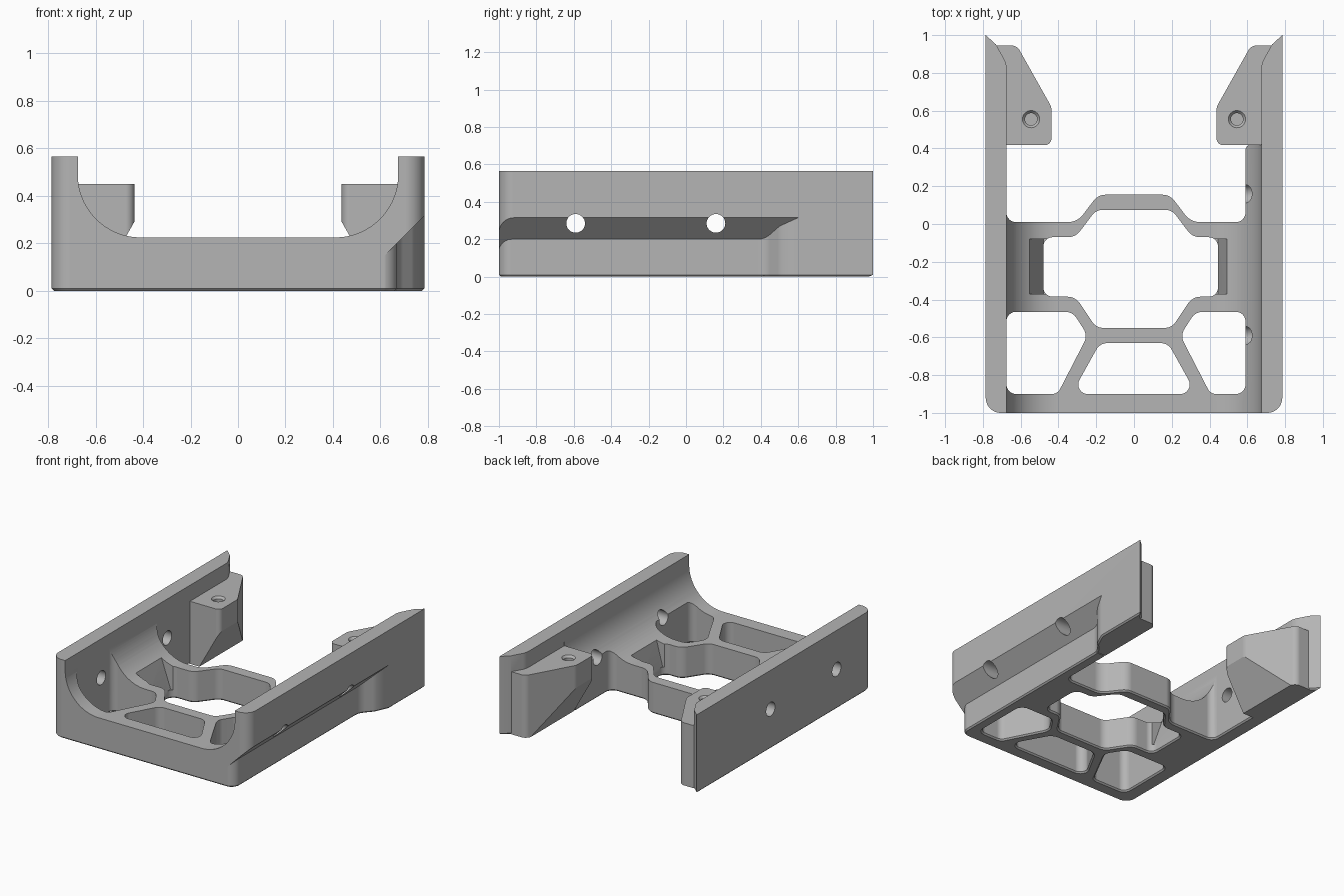
import bpy, bmesh, math
from mathutils import Vector

cube = bpy.data.objects.get("Cube")
if cube:
    bpy.data.objects.remove(cube, do_unlink=True)

grey = bpy.data.materials.new("mid grey")
grey.use_nodes = True
grey.diffuse_color = (0.46, 0.46, 0.46, 1)
for node in grey.node_tree.nodes:
    if node.type == 'BSDF_PRINCIPLED':
        node.inputs["Base Color"].default_value = grey.diffuse_color

CHAMFER = 0.01


def rounded(corners, steps=12):
    """Counter-clockwise outline from (u, v, radius) corners."""
    pts = [Vector(c[:2]) for c in corners]
    out = []
    for i, p in enumerate(pts):
        r = corners[i][2] if len(corners[i]) > 2 else 0
        if not r:
            out.append(p)
            continue
        a = (pts[i - 1] - p).normalized()
        b = (pts[(i + 1) % len(pts)] - p).normalized()
        half = a.angle(b) / 2
        centre = p + (a + b).normalized() * r / math.sin(half)
        start = p + a * r / math.tan(half) - centre
        end = p + b * r / math.tan(half) - centre
        for k in range(steps + 1):
            out.append(centre + start.lerp(end, k / steps).normalized() * r)
    area = sum(out[i - 1].x * q.y - q.x * out[i - 1].y for i, q in enumerate(out))
    return out if area > 0 else out[::-1]


def offset(loop, d):
    """Move an outline outward by d with mitred corners."""
    out = []
    for i, p in enumerate(loop):
        e1 = (p - loop[i - 1]).normalized()
        e2 = (loop[(i + 1) % len(loop)] - p).normalized()
        n1, n2 = Vector((e1.y, -e1.x)), Vector((e2.y, -e2.x))
        out.append(p + (n1 + n2) * d / (1 + n1.dot(n2)))
    return out


def prism(name, loop, levels, axis='z'):
    """Stack an outline at (height, offset) levels along an axis."""
    place = {'z': lambda u, v, w: (u, v, w),
             'y': lambda u, v, w: (u, w, v),
             'x': lambda u, v, w: (w, u, v)}[axis]
    bm = bmesh.new()
    rings = [[bm.verts.new(place(p.x, p.y, w)) for p in offset(loop, d)]
             for w, d in levels]
    bm.faces.new(rings[0])
    bm.faces.new(rings[-1])
    n = len(loop)
    for low, high in zip(rings, rings[1:]):
        for i in range(n):
            j = (i + 1) % n
            bm.faces.new((low[i], low[j], high[j], high[i]))
    bmesh.ops.recalc_face_normals(bm, faces=bm.faces)
    mesh = bpy.data.meshes.new(name)
    bm.to_mesh(mesh)
    bm.free()
    mesh.materials.append(grey)
    obj = bpy.data.objects.new(name, mesh)
    bpy.context.collection.objects.link(obj)
    return obj


def combine(target, tool, operation):
    mod = target.modifiers.new("cut", 'BOOLEAN')
    mod.operation = operation
    mod.solver = 'EXACT'
    mod.object = tool
    bpy.context.view_layer.objects.active = target
    bpy.ops.object.modifier_apply(modifier=mod.name)
    bpy.data.objects.remove(tool, do_unlink=True)


def circle(u, v, r, n=32):
    return [Vector((u + r * math.cos(k * math.tau / n),
                    v + r * math.sin(k * math.tau / n))) for k in range(n)]


def flip(corners):
    return [(-c[0],) + tuple(c[1:]) for c in reversed(corners)]


# Plan of the frame, open at the back
right_arm = [(0.785, -1, 0.08), (0.785, 1), (0.73, 0.95), (0.675, 0.85, 0.1)]
right_inner = [(0.675, 0.42), (0.59, 0.42, 0.03), (0.59, 0.01, 0.05)]
back_rim = [(0.3, 0.01, 0.1), (0.19, 0.155, 0.08)]
plan = (right_arm + right_inner + back_rim + flip(back_rim)
        + [(-0.675, 0.01, 0.05)] + flip(right_arm))
frame = prism("cradle_frame", rounded(plan),
              [(0, -CHAMFER), (CHAMFER, 0), (0.7, 0)])

# Channel section with large inner fillets
section = [(0.9, -0.1), (0.9, 0.565), (0.675, 0.565), (0.675, 0.225, 0.265)]
channel = prism("channel", rounded(section + flip(section), 24),
                [(-1.1, 0), (1.1, 0)], 'y')
combine(frame, channel, 'INTERSECT')

# Floor openings
ring_half = [(0.2, -0.55, 0.07), (0.31, -0.385, 0.08)]
ring_back = [(0.31, -0.07, 0.08), (0.2, 0.075, 0.07)]
ring = (ring_half + [(0.445, -0.385, 0.05), (0.445, -0.07, 0.05)] + ring_back
        + flip(ring_back) + [(-0.48, -0.07, 0.05), (-0.48, -0.385, 0.05)]
        + flip(ring_half))
middle = [(0.33, -0.9, 0.05), (0.18, -0.63, 0.07)]


def side_opening(x):
    return [(0.405, -0.9, 0.05), (x, -0.9, 0.05), (x, -0.465, 0.05),
            (0.325, -0.465, 0.07), (0.245, -0.59, 0.07)]


for outline in (ring, middle + flip(middle), side_opening(0.59),
                flip(side_opening(0.675))):
    opening = prism("opening", rounded(outline),
                    [(-0.1, CHAMFER), (0, CHAMFER), (CHAMFER, 0), (0.8, 0)])
    combine(frame, opening, 'DIFFERENCE')

# Sloped ends of the large opening
for side, x, top in ((1, 0.445, 0.51), (-1, 0.48, 0.565)):
    slope = [(side * x, 0.06), (side * top, 0.3), (side * 0.4, 0.5), (side * 0.4, 0.06)]
    combine(frame, prism("slope", rounded(slope), [(-0.37, 0), (-0.08, 0)], 'y'),
            'DIFFERENCE')

# Screw tabs at the back
tab_plan = [(0.74, 0.418), (0.74, 0.945), (0.62, 0.945, 0.05),
            (0.437, 0.62, 0.07), (0.437, 0.418, 0.035)]
tab_section = [(0.8, 0.0), (0.8, 0.45), (0.4, 0.45), (0.4, 0.35),
               (0.44, 0.285), (0.6, 0.0)]
for mirror in (list, flip):
    tab = prism("tab", rounded(mirror(tab_plan)), [(-0.1, 0), (0.6, 0)])
    combine(tab, prism("tab_section", rounded(mirror(tab_section)),
                       [(0.3, 0), (1.1, 0)], 'y'), 'INTERSECT')
    combine(frame, tab, 'UNION')
for x in (-0.545, 0.545):
    screw = prism("screw_hole", circle(x, 0.555, 0.032),
                  [(0.25, 0), (0.435, 0), (0.455, 0.018)])
    combine(frame, screw, 'DIFFERENCE')

# Recess along the lower right wall
recess_plan = [(0.95, -1.1), (0.95, 0.61), (0.79, 0.61), (0.74, 0.5, 0.1),
               (0.67, 0.42, 0.1), (0.67, -1, 0.07), (0.55, -1.003), (0.55, -1.1)]
recess = prism("recess", rounded(recess_plan),
               [(-0.1, CHAMFER), (0, CHAMFER), (CHAMFER, 0), (0.7, 0)])
under = [(0.4, -0.2), (1.0, -0.2), (1.0, 0.53), (0.67, 0.2), (0.4, -0.07)]
combine(recess, prism("under_slope", rounded(under), [(-1.3, 0), (1.3, 0)], 'y'),
        'INTERSECT')
combine(frame, recess, 'DIFFERENCE')

# Cross holes through both walls
for y in (-0.59, 0.16):
    combine(frame, prism("cross_hole", circle(y, 0.285, 0.05),
                         [(-1, 0), (1, 0)], 'x'), 'DIFFERENCE')

# Smooth fillets with crisp edges
bpy.ops.object.select_all(action='DESELECT')
frame.select_set(True)
bpy.context.view_layer.objects.active = frame
bpy.ops.object.shade_smooth_by_angle(angle=math.radians(25))
weighted = frame.modifiers.new("even_shading", 'WEIGHTED_NORMAL')
weighted.keep_sharp = True
